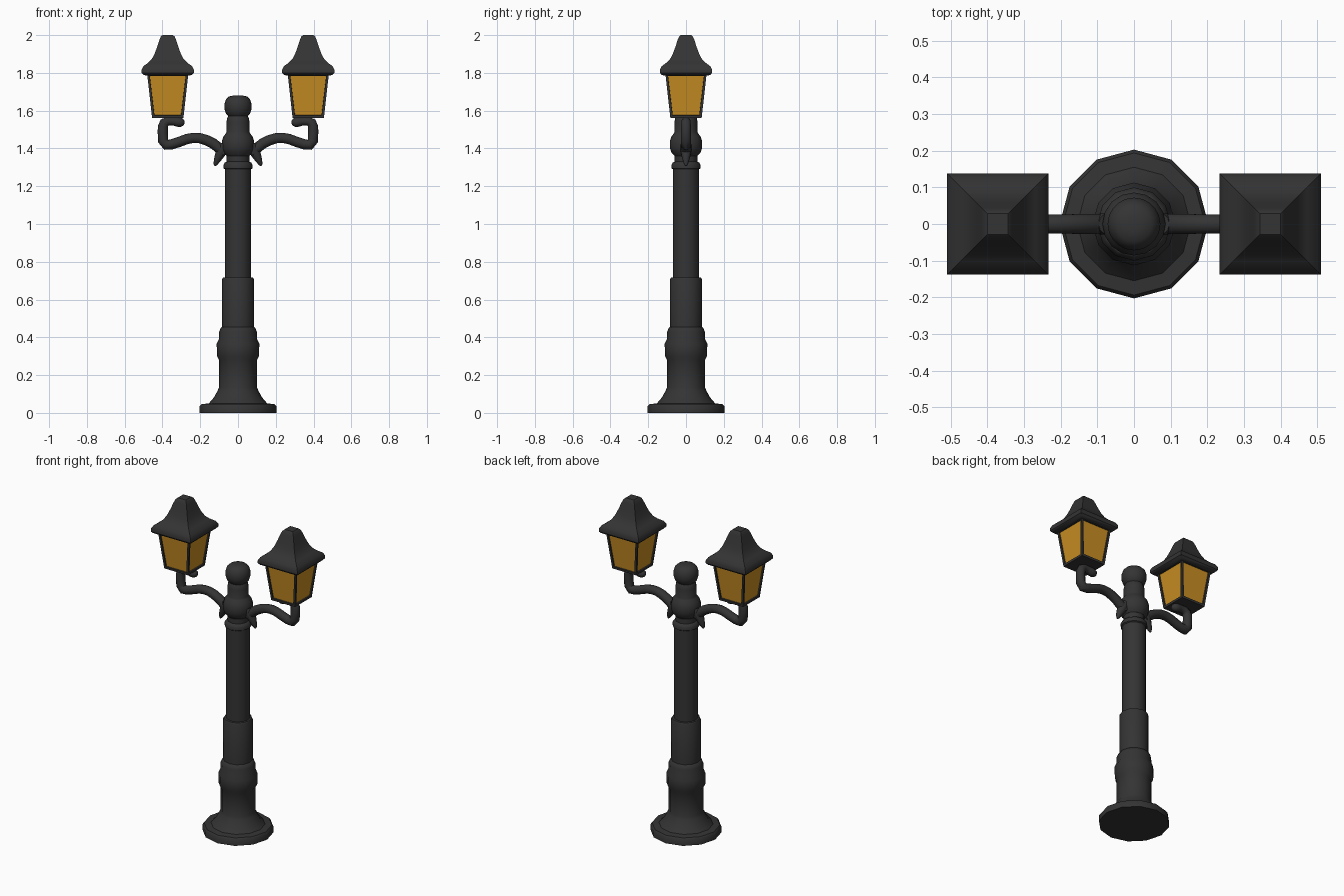
import bpy, bmesh, math
from mathutils import Vector

if "Cube" in bpy.data.objects:
    bpy.data.objects.remove(bpy.data.objects["Cube"])


def material(name, rgb):
    m = bpy.data.materials.new(name)
    m.diffuse_color = (*rgb, 1)
    m.use_nodes = True
    m.node_tree.nodes["Principled BSDF"].inputs["Base Color"].default_value = m.diffuse_color
    return m


IRON = material("dark_iron", (0.034, 0.034, 0.034))
GLASS = material("amber_glass", (0.58, 0.27, 0.017))


def finish(bm, name, angle=40):
    bmesh.ops.recalc_face_normals(bm, faces=bm.faces)
    me = bpy.data.meshes.new(name)
    bm.to_mesh(me)
    bm.free()
    me.materials.append(IRON)
    me.materials.append(GLASS)
    me.polygons.foreach_set("use_smooth", [True] * len(me.polygons))
    me.set_sharp_from_angle(angle=math.radians(angle))
    ob = bpy.data.objects.new(name, me)
    bpy.context.collection.objects.link(ob)
    return ob


def loft(bm, rings):
    """Skin closed rings of points and cap both ends; returns side faces."""
    rows = [[bm.verts.new(p) for p in ring] for ring in rings]
    n = len(rows[0])
    sides = [bm.faces.new((a[i], a[(i + 1) % n], b[(i + 1) % n], b[i]))
             for a, b in zip(rows, rows[1:]) for i in range(n)]
    bm.faces.new(rows[0][::-1])
    bm.faces.new(rows[-1])
    return sides


def turned(name, profile, sides):
    bm = bmesh.new()
    loft(bm, [[(r * math.cos(2 * math.pi * i / sides),
                r * math.sin(2 * math.pi * i / sides), z)
               for i in range(sides)] for r, z in profile])
    return finish(bm, name)


def square(cx, h, z):
    return [(cx + h, h, z), (cx - h, h, z), (cx - h, -h, z), (cx + h, -h, z)]


def tube(name, path, sign, sides=10):
    """Sweep a circle along (x, z, radius) points lying in the xz plane."""
    bm = bmesh.new()
    pts = [Vector((x * sign, 0, z)) for x, z, r in path]
    rings = []
    for i, p in enumerate(pts):
        t = (pts[min(i + 1, len(pts) - 1)] - pts[max(i - 1, 0)]).normalized()
        n = Vector((-t.z, 0, t.x))
        r = path[i][2]
        rings.append([p + n * (r * math.cos(2 * math.pi * k / sides))
                      + Vector((0, r * math.sin(2 * math.pi * k / sides), 0))
                      for k in range(sides)])
    loft(bm, rings)
    return finish(bm, name, 50)


# Twelve-sided stepped base and shaft
turned("base", [(0.203, 0), (0.203, 0.035), (0.194, 0.046), (0.155, 0.05),
                (0.148, 0.058), (0.125, 0.085), (0.108, 0.118), (0.1, 0.135),
                (0.1, 0.28), (0.111, 0.3), (0.113, 0.365), (0.101, 0.39),
                (0.1, 0.43), (0.09, 0.452), (0.085, 0.455)], 12)
turned("post", [(0.085, 0.45), (0.085, 0.705), (0.08, 0.716), (0.07, 0.718),
                (0.07, 1.29), (0.077, 1.295), (0.077, 1.312), (0.07, 1.325),
                (0.061, 1.33), (0.061, 1.365)], 12)
# Rounded hub, neck and top ball
turned("arm_hub", [(0.061, 1.36), (0.078, 1.38), (0.086, 1.405), (0.086, 1.435),
                   (0.078, 1.462), (0.064, 1.48), (0.06, 1.487), (0.061, 1.54),
                   (0.057, 1.56), (0.05, 1.575)], 16)
turned("top_ball", [(0.05, 1.57), (0.064, 1.585), (0.072, 1.61), (0.072, 1.635),
                    (0.064, 1.66), (0.048, 1.675), (0.02, 1.681)], 20)

# Mirrored arms and lanterns
for side, s in (("left", -1), ("right", 1)):
    tube(f"arm_{side}", [
        (0.07, 1.375, 0.027), (0.10, 1.402, 0.028), (0.13, 1.425, 0.028),
        (0.165, 1.443, 0.028), (0.20, 1.454, 0.027), (0.235, 1.456, 0.027),
        (0.27, 1.45, 0.027), (0.31, 1.435, 0.027), (0.35, 1.422, 0.027),
        (0.38, 1.419, 0.028), (0.396, 1.44, 0.028), (0.398, 1.48, 0.027),
        (0.398, 1.515, 0.027), (0.39, 1.535, 0.026), (0.37, 1.545, 0.023),
        (0.34, 1.544, 0.022), (0.325, 1.541, 0.025), (0.305, 1.538, 0.025),
        (0.29, 1.538, 0.018), (0.283, 1.538, 0.007)], s)
    tube(f"arm_curl_{side}", [
        (0.07, 1.42, 0.03), (0.085, 1.39, 0.03), (0.1, 1.36, 0.024),
        (0.112, 1.335, 0.017), (0.119, 1.318, 0.011), (0.123, 1.308, 0.005)], s)

    # Tapered lantern body with inset, recessed panes
    cx = 0.372 * s
    bm = bmesh.new()
    panes = loft(bm, [square(cx, 0.083, 1.562), square(cx, 0.109, 1.795)])
    bmesh.ops.recalc_face_normals(bm, faces=bm.faces)
    bmesh.ops.inset_individual(bm, faces=panes, thickness=0.018, depth=0)
    bmesh.ops.inset_individual(bm, faces=panes, thickness=0.001, depth=-0.008)
    for f in panes:
        f.material_index = 1
    finish(bm, f"lantern_{side}", 30)

    # Flared square roof
    bm = bmesh.new()
    loft(bm, [square(cx, h, z) for h, z in (
        (0.108, 1.785), (0.128, 1.789), (0.138, 1.80), (0.138, 1.818),
        (0.128, 1.836), (0.102, 1.855), (0.084, 1.874), (0.07, 1.9),
        (0.057, 1.935), (0.044, 1.975), (0.037, 1.992), (0.028, 2.0))])
    finish(bm, f"lantern_roof_{side}")
